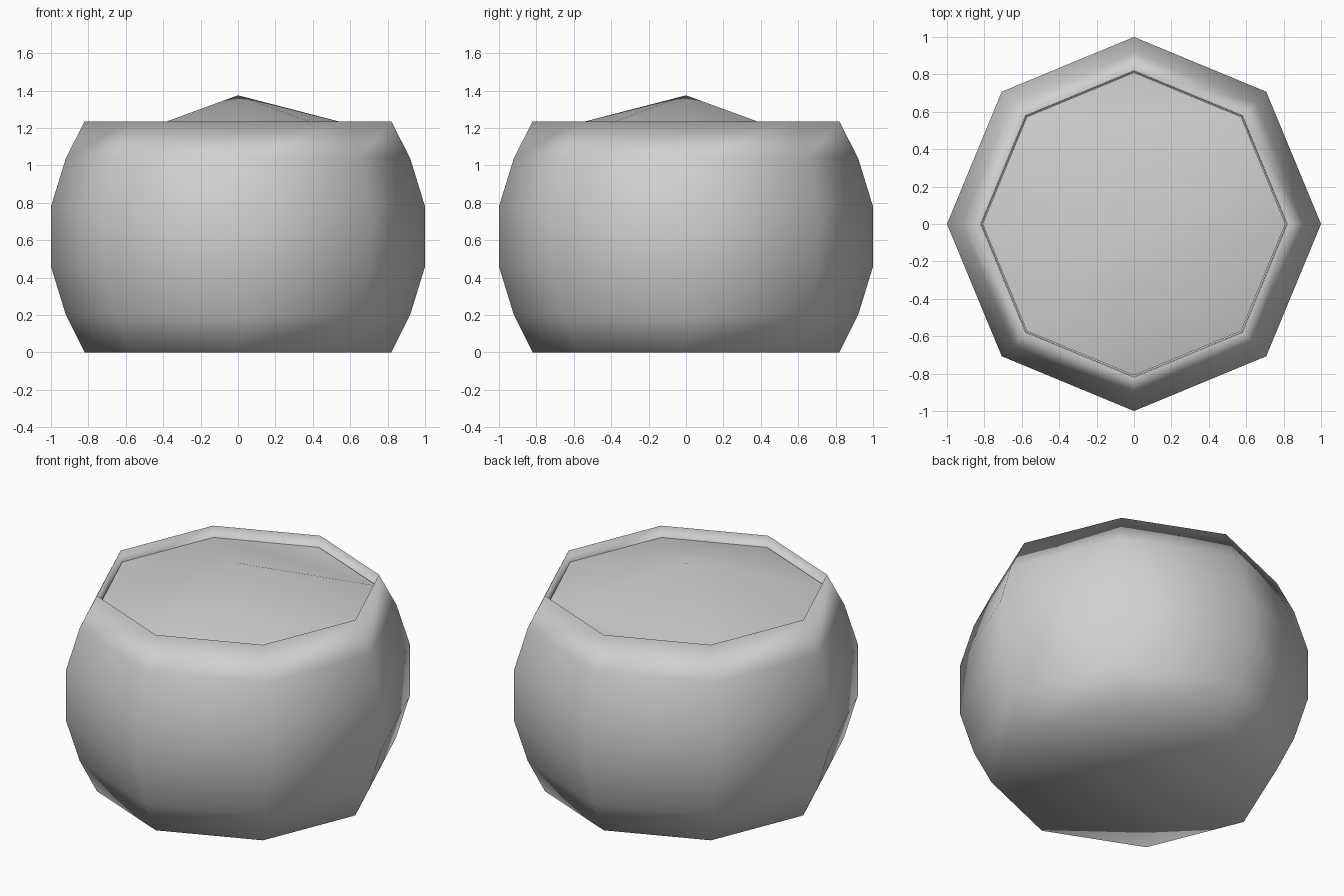
import bpy
import bmesh
from math import cos, sin, pi

default = bpy.data.objects.get("Cube")
if default:
    bpy.data.objects.remove(default, do_unlink=True)

SIDES = 8

grey = bpy.data.materials.new("plain grey")
grey.use_nodes = True
grey.diffuse_color = (0.64, 0.64, 0.64, 1)
grey.node_tree.nodes["Principled BSDF"].inputs["Base Color"].default_value = (0.64, 0.64, 0.64, 1)


def ring(bm, radius, z):
    return [bm.verts.new((radius * cos(2 * pi * i / SIDES),
                          radius * sin(2 * pi * i / SIDES), z)) for i in range(SIDES)]


def finish(bm, name):
    for face in bm.faces:
        face.smooth = True
    mesh = bpy.data.meshes.new(name)
    bm.to_mesh(mesh)
    bm.free()
    mesh.materials.append(grey)
    obj = bpy.data.objects.new(name, mesh)
    bpy.context.collection.objects.link(obj)
    return obj


# Barrel body: outer wall, rim, and a short inner wall behind the lid
profile = [(0.82, 0), (0.92, 0.2), (1, 0.46), (1, 0.78),
           (0.92, 1.04), (0.82, 1.235), (0.815, 1.12)]
bm = bmesh.new()
rings = [ring(bm, r, z) for r, z in profile]
for low, high in zip(rings, rings[1:]):
    for i in range(SIDES):
        j = (i + 1) % SIDES
        bm.faces.new((low[i], low[j], high[j], high[i]))

# Flat floor, four quads around a centre point
floor = rings[0]
centre = bm.verts.new((0, 0, 0))
for i in range(1, SIDES, 2):
    bm.faces.new((centre, floor[(i + 2) % SIDES], floor[(i + 1) % SIDES], floor[i]))
finish(bm, "barrel_body")

# Raised lid set inside the rim, four folded quads meeting at the peak
bm = bmesh.new()
edge = ring(bm, 0.81, 1.165)
peak = bm.verts.new((0, 0, 1.375))
for i in range(1, SIDES, 2):
    a, b, c = edge[i], edge[(i + 1) % SIDES], edge[(i + 2) % SIDES]
    if i < 5:
        # back and left quads fold across the corner
        bm.faces.new((a, b, c))
        bm.faces.new((a, c, peak))
    else:
        # the others fold along the line to the peak
        bm.faces.new((peak, a, b))
        bm.faces.new((peak, b, c))
finish(bm, "lid")
